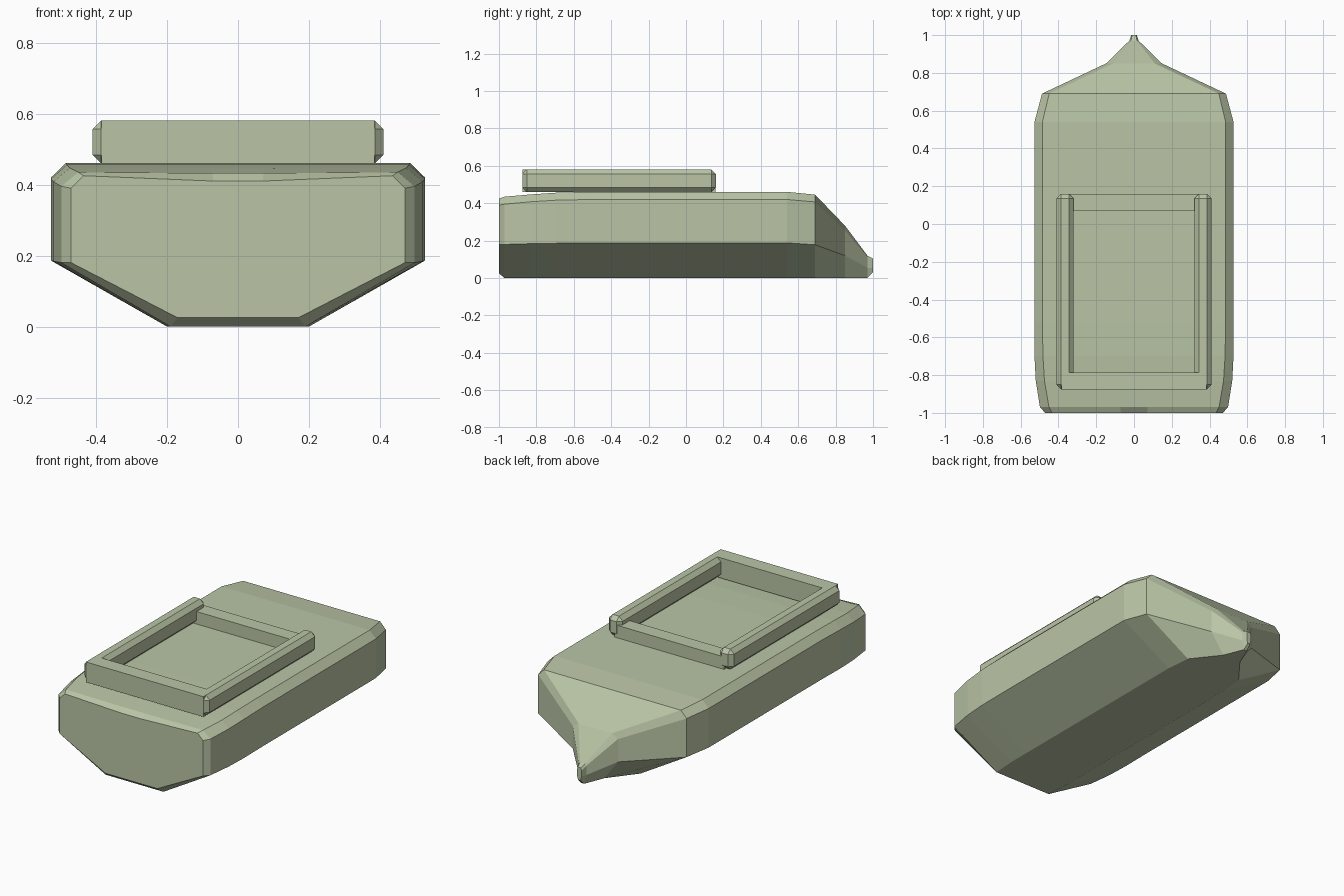
import bpy, bmesh

paint = bpy.data.materials.new("olive_grey")
paint.diffuse_color = (0.49, 0.56, 0.38, 1.0)


def finish(name, bm):
    bmesh.ops.recalc_face_normals(bm, faces=bm.faces)
    mesh = bpy.data.meshes.new(name)
    bm.to_mesh(mesh)
    bm.free()
    mesh.materials.append(paint)
    obj = bpy.data.objects.new(name, mesh)
    bpy.context.collection.objects.link(obj)
    return obj


def box(name, lo, hi, chamfer=0.0):
    bm = bmesh.new()
    bmesh.ops.create_cube(bm, size=1.0)
    for v in bm.verts:
        v.co = [a + (c + 0.5) * (b - a) for a, b, c in zip(lo, hi, v.co)]
    obj = finish(name, bm)
    if chamfer:
        mod = obj.modifiers.new("Chamfer", 'BEVEL')
        mod.width = chamfer
        mod.segments = 1
    return obj


# Hull stations: y, keel half width, keel z, side half width, chine z,
# side top z, deck half width, deck edge z, deck centre z
stations = [
    (-1.00, 0.17, 0.025, 0.47, 0.180, 0.390, 0.435, 0.425, 0.410),
    (-0.97, 0.19, 0.000, 0.498, 0.180, 0.395, 0.450, 0.435, 0.432),
    (-0.83, 0.20, 0.000, 0.520, 0.184, 0.408, 0.474, 0.447, 0.447),
    (-0.70, 0.20, 0.000, 0.527, 0.186, 0.416, 0.482, 0.456, 0.456),
    (-0.52, 0.20, 0.000, 0.527, 0.188, 0.420, 0.485, 0.461, 0.461),
    (0.54, 0.20, 0.000, 0.527, 0.188, 0.420, 0.485, 0.461, 0.461),
    (0.69, 0.185, 0.000, 0.487, 0.178, 0.407, 0.449, 0.446, 0.446),
    (0.85, 0.06, 0.000, 0.148, 0.120, 0.255, 0.110, 0.280, 0.280),
    (0.97, 0.012, 0.000, 0.025, 0.055, 0.110, 0.016, 0.120, 0.120),
    (1.00, 0.008, 0.030, 0.015, 0.055, 0.090, 0.010, 0.105, 0.105),
]
bm = bmesh.new()
rings = []
for y, kw, kz, w, cz, sz, dw, dz, mz in stations:
    half = [(kw, kz), (w, cz), (w, sz), (dw, dz), (dw * 0.16, mz)]
    loop = half + [(-x, z) for x, z in reversed(half)]
    rings.append([bm.verts.new((x, y, z)) for x, z in loop])
for a, b in zip(rings, rings[1:]):
    for i in range(len(a)):
        j = (i + 1) % len(a)
        bm.faces.new((a[i], a[j], b[j], b[i]))
bm.faces.new(rings[0])
bm.faces.new(rings[-1])
finish("hull", bm)

# Raised surround: chamfered side rails
for side, x in (("left", -0.41), ("right", 0.32)):
    box(side + "_rail", (x, -0.875, 0.46), (x + 0.09, 0.16, 0.58), 0.024)

# Plain bar across the stern end, lower bar across the bow end
box("stern_bar", (-0.385, -0.875, 0.46), (0.385, -0.785, 0.58))
box("cross_bar", (-0.36, 0.07, 0.455), (0.36, 0.158, 0.535))
